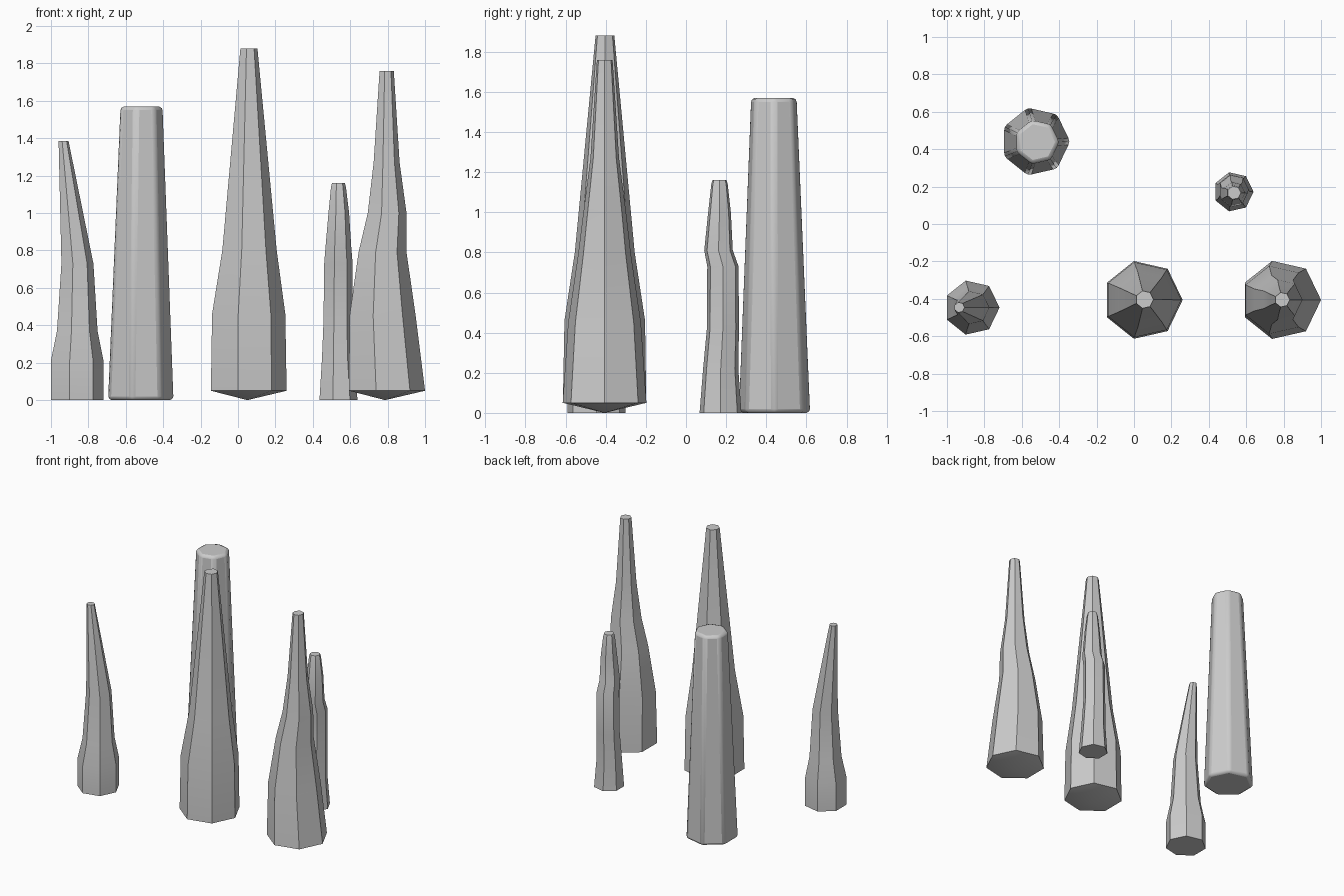
import bpy, bmesh
from math import cos, sin, tau

if "Cube" in bpy.data.objects:
    bpy.data.objects.remove(bpy.data.objects["Cube"])

SIDES = 7


def spire(name, rings, tip=None, bevel=0.0):
    """Loft seven-sided rings (z, centre x, centre y, radius); tip adds a pointed underside."""
    bm = bmesh.new()
    loops = [[bm.verts.new((x + r * cos(tau * i / SIDES), y + r * sin(tau * i / SIDES), z))
              for i in range(SIDES)] for z, x, y, r in rings]
    for low, high in zip(loops, loops[1:]):
        for i in range(SIDES):
            j = (i + 1) % SIDES
            bm.faces.new((low[i], low[j], high[j], high[i]))
    bm.faces.new(loops[-1])
    if tip:
        apex = bm.verts.new(tip)
        for i in range(SIDES):
            bm.faces.new((loops[0][(i + 1) % SIDES], loops[0][i], apex))
    else:
        bm.faces.new(loops[0][::-1])
    bmesh.ops.recalc_face_normals(bm, faces=bm.faces)
    mesh = bpy.data.meshes.new(name)
    bm.to_mesh(mesh)
    bm.free()
    obj = bpy.data.objects.new(name, mesh)
    bpy.context.collection.objects.link(obj)
    if bevel:
        mod = obj.modifiers.new("soft_edges", 'BEVEL')
        mod.width = bevel
        mod.segments = 2
    bpy.ops.object.select_all(action='DESELECT')
    obj.select_set(True)
    bpy.context.view_layer.objects.active = obj
    bpy.ops.object.shade_smooth_by_angle()
    return obj


# Small leaning spire at the front left
spire("leaning_spire", [
    (0, -0.867, -0.447, 0.148), (0.21, -0.867, -0.447, 0.148),
    (0.37, -0.865, -0.447, 0.114), (0.73, -0.863, -0.447, 0.09),
    (1.385, -0.934, -0.446, 0.028)])

# Thick blunt pillar with softened edges at the back left
spire("blunt_pillar", [
    (0, -0.527, 0.441, 0.186), (1.57, -0.52, 0.438, 0.12)], bevel=0.02)

# Tallest spire at the front centre, pointed underneath
spire("tall_spire", [
    (0.05, 0.047, -0.406, 0.213), (0.46, 0.047, -0.405, 0.206),
    (0.8, 0.054, -0.405, 0.153), (1.88, 0.056, -0.404, 0.048)],
    tip=(0.05, -0.406, 0))

# Wavy spire at the front right, pointed underneath
spire("wavy_spire", [
    (0.05, 0.786, -0.406, 0.214), (0.45, 0.764, -0.406, 0.186),
    (0.79, 0.766, -0.406, 0.135), (1.0, 0.792, -0.405, 0.109),
    (1.27, 0.791, -0.405, 0.073), (1.76, 0.793, -0.405, 0.04)],
    tip=(0.786, -0.406, 0))

# Short stepped spire at the back right
spire("short_spire", [
    (0, 0.532, 0.172, 0.107), (0.22, 0.53, 0.173, 0.09),
    (0.42, 0.531, 0.184, 0.082), (0.73, 0.533, 0.184, 0.08),
    (0.81, 0.533, 0.162, 0.073), (1.0, 0.536, 0.167, 0.058),
    (1.14, 0.535, 0.167, 0.042), (1.16, 0.535, 0.167, 0.036)])
